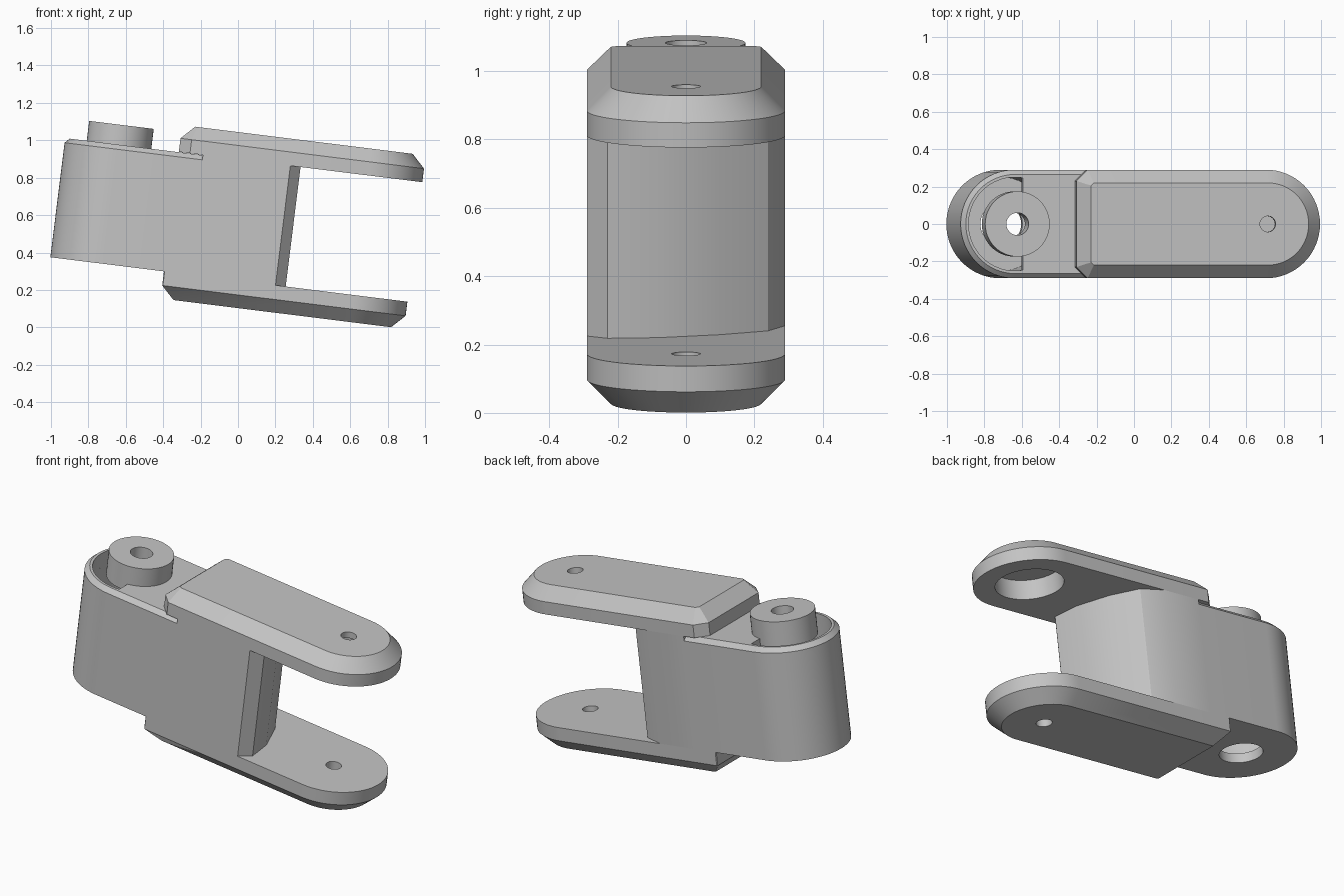
import bpy, bmesh
from math import cos, sin, pi, radians
from mathutils import Matrix

if "Cube" in bpy.data.objects:
    bpy.data.objects.remove(bpy.data.objects["Cube"], do_unlink=True)

TILT = Matrix.Rotation(radians(7.1), 4, 'Y')
HALF = 0.29          # half width of the link
PIVOT = -0.752       # boss axis
EYE = 0.592          # fork hole axis
FLOOR, ROOF = 0.248, 0.892   # inner faces of the fork

grey = bpy.data.materials.new("plain_grey")
grey.use_nodes = True
grey.diffuse_color = (0.55, 0.55, 0.55, 1)
grey.node_tree.nodes["Principled BSDF"].inputs["Base Color"].default_value = (0.55, 0.55, 0.55, 1)


def arc(cx, r, start, end, n=32):
    return [(cx + r * cos(start + (end - start) * i / n),
             r * sin(start + (end - start) * i / n)) for i in range(n + 1)]


def loft(name, rings):
    """Closed solid through (height, outline) rings of equal point count."""
    bm = bmesh.new()
    loops = [[bm.verts.new((x, y, z)) for x, y in pts] for z, pts in rings]
    for a, b in zip(loops, loops[1:]):
        for i in range(len(a)):
            j = (i + 1) % len(a)
            bm.faces.new((a[i], a[j], b[j], b[i]))
    bm.faces.new(loops[0][::-1])
    bm.faces.new(loops[-1])
    bmesh.ops.recalc_face_normals(bm, faces=bm.faces)
    mesh = bpy.data.meshes.new(name)
    bm.to_mesh(mesh)
    bm.free()
    mesh.materials.append(grey)
    ob = bpy.data.objects.new(name, mesh)
    bpy.context.collection.objects.link(ob)
    return ob


def cylinder(name, cx, r, low, high):
    ring = arc(cx, r, 0, 2 * pi, 48)[:-1]
    return loft(name, [(low, ring), (high, ring)])


def cut(ob, *cutters):
    for cutter in cutters:
        mod = ob.modifiers.new("cut", 'BOOLEAN')
        mod.operation, mod.solver, mod.object = 'DIFFERENCE', 'EXACT', cutter
        bpy.context.view_layer.update()
        mesh = bpy.data.meshes.new_from_object(
            ob.evaluated_get(bpy.context.evaluated_depsgraph_get()))
        ob.modifiers.clear()
        ob.data = mesh
        bpy.data.objects.remove(cutter, do_unlink=True)
    return ob


# Rounded barrel end with a chamfered rim
def barrel(inset):
    r = HALF - inset
    return [(-0.30, r)] + arc(PIVOT, r, pi / 2, 3 * pi / 2) + [(-0.30, -r)]


body = loft("barrel_body", [(FLOOR, barrel(0)), (0.865, barrel(0)), (ROOF - 0.002, barrel(0.025))])
half_ring = [p for p in arc(PIVOT, 0.25, 0, 2 * pi, 64)[:-1] if p[0] < -0.71]
half_ring = [(-0.71, 0.246)] + half_ring + [(-0.71, -0.246)]
cut(body,
    cylinder("cavity_cutter", PIVOT, 0.25, 0.30, 0.84),
    loft("pocket_cutter", [(0.80, half_ring), (0.95, half_ring)]),
    cylinder("drain_cutter", PIVOT, 0.113, 0.2, 0.35),
    cylinder("pin_cutter", PIVOT, 0.06, 0.8, 0.95))

# Hollow pivot boss
boss = cut(cylinder("pivot_boss", PIVOT, 0.174, 0.85, 0.997),
           cylinder("bore_cutter", PIVOT, 0.06, 0.8, 1.1))

# Web between the fork plates, with one-sided swing clearance at its end
web_outline = [(-0.30, -HALF), (0.171, -HALF), (0.226, -0.23), (0.21, -0.08),
               (0.14, 0.10), (0.05, 0.24), (-0.07, HALF), (-0.30, HALF)]
web = loft("web", [(FLOOR, web_outline), (ROOF, web_outline)])


# Fork plates with bevelled outer edges
def plate(inset, corner):
    r, left = HALF - inset, -0.43 + inset
    return arc(EYE, r, -pi / 2, pi / 2) + [
        (left + corner, r), (left, r - corner), (left, corner - r), (left + corner, -r)]


upper = loft("upper_fork_plate", [(ROOF, plate(0, 0.06)), (0.965, plate(0, 0.06)),
                                  (1.036, plate(0.07, 0.015))])
cut(upper, cylinder("socket_cutter", EYE, 0.178, 0.8, 1.0),
    cylinder("upper_hole_cutter", EYE, 0.042, 0.9, 1.1))

lower = loft("lower_fork_plate", [(0.102, plate(0.07, 0.004)), (0.172, plate(0, 0.004)),
                                  (FLOOR, plate(0, 0.004))])
cut(lower, cylinder("lower_hole_cutter", EYE, 0.042, 0, 0.4))

# Tilt the whole link and shade it
bpy.ops.object.select_all(action='DESELECT')
for ob in (body, boss, web, upper, lower):
    ob.data.transform(TILT)
    ob.select_set(True)
bpy.context.view_layer.objects.active = body
bpy.ops.object.shade_smooth_by_angle(angle=radians(30))
